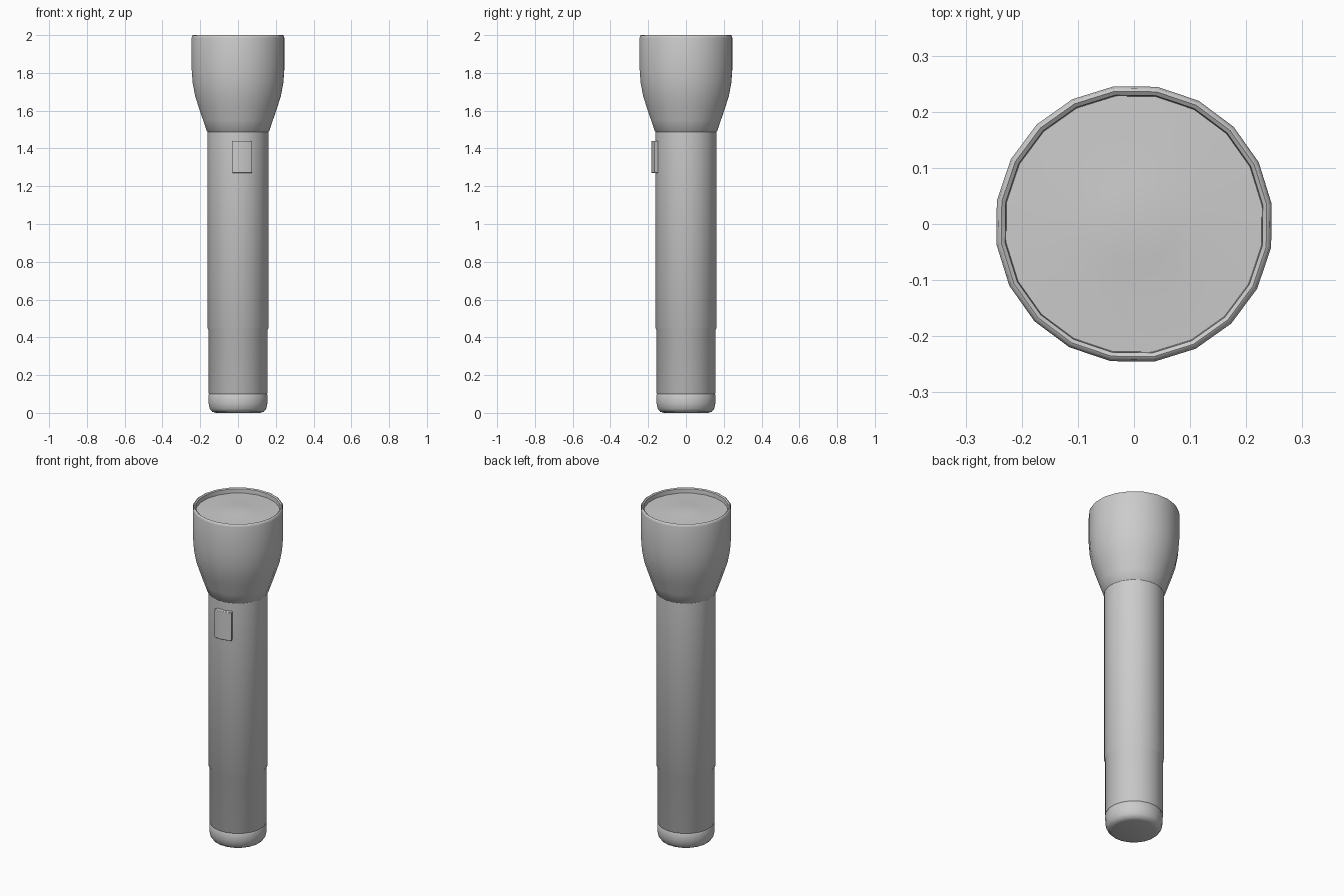
import bpy, bmesh, math

if "Cube" in bpy.data.objects:
    bpy.data.objects.remove(bpy.data.objects["Cube"])

SIDES = 20
TURN = math.radians(8.3)   # whole torch is turned slightly about its axis


def finish(bm, name, angle=35):
    bmesh.ops.recalc_face_normals(bm, faces=bm.faces)
    mesh = bpy.data.meshes.new(name)
    bm.to_mesh(mesh)
    bm.free()
    obj = bpy.data.objects.new(name, mesh)
    bpy.context.collection.objects.link(obj)
    bpy.ops.object.select_all(action='DESELECT')
    obj.select_set(True)
    bpy.context.view_layer.objects.active = obj
    bpy.ops.object.shade_smooth_by_angle(angle=math.radians(angle))
    return obj


def lathe(name, profile, angle=35):
    """Spin (radius, z) points around z; a zero radius makes a pole."""
    bm = bmesh.new()
    rings = []
    for r, z in profile:
        if r == 0:
            rings.append([bm.verts.new((0, 0, z))] * SIDES)
        else:
            rings.append([bm.verts.new((r * math.cos(TURN + math.tau * i / SIDES),
                                        r * math.sin(TURN + math.tau * i / SIDES), z))
                          for i in range(SIDES)])
    for a, b in zip(rings, rings[1:]):
        for i in range(SIDES):
            j = (i + 1) % SIDES
            bm.faces.new(list(dict.fromkeys((a[i], a[j], b[j], b[i]))))
    return finish(bm, name, angle)


# Barrel with the slimmer tail section and rounded end cap
lathe("barrel", [(0, 0.0), (0.118, 0.0), (0.138, 0.006), (0.151, 0.022),
                 (0.157, 0.05), (0.158, 0.095), (0.155, 0.1), (0.158, 0.105),
                 (0.158, 0.44), (0.164, 0.45), (0.164, 1.5)])

# Flared head: outer wall, rounded rim, inner wall and the lens inside it
lathe("head", [(0.16, 1.485), (0.166, 1.49), (0.187, 1.55), (0.211, 1.62),
               (0.23, 1.68), (0.243, 1.75), (0.248, 1.82), (0.248, 1.985),
               (0.245, 1.997), (0.239, 2.0), (0.232, 1.995), (0.23, 1.965)], 50)
lathe("lens", [(0.231, 1.97), (0.15, 1.973), (0.07, 1.978), (0, 1.985)])

# Curved switch pad on the front of the barrel
bm = bmesh.new()
columns = []
for i in range(7):
    a = math.radians(-9.4 + 33.6 * i / 6)
    columns.append([bm.verts.new((r * math.sin(a), -r * math.cos(a), z))
                    for r, z in ((0.152, 1.27), (0.184, 1.27), (0.184, 1.44), (0.152, 1.44))])
for a, b in zip(columns, columns[1:]):
    for i in range(4):
        j = (i + 1) % 4
        bm.faces.new((a[i], a[j], b[j], b[i]))
bm.faces.new(columns[0])
bm.faces.new(columns[-1])
switch = finish(bm, "switch")
bevel = switch.modifiers.new("soft_edges", 'BEVEL')
bevel.width = 0.003
bevel.segments = 2
